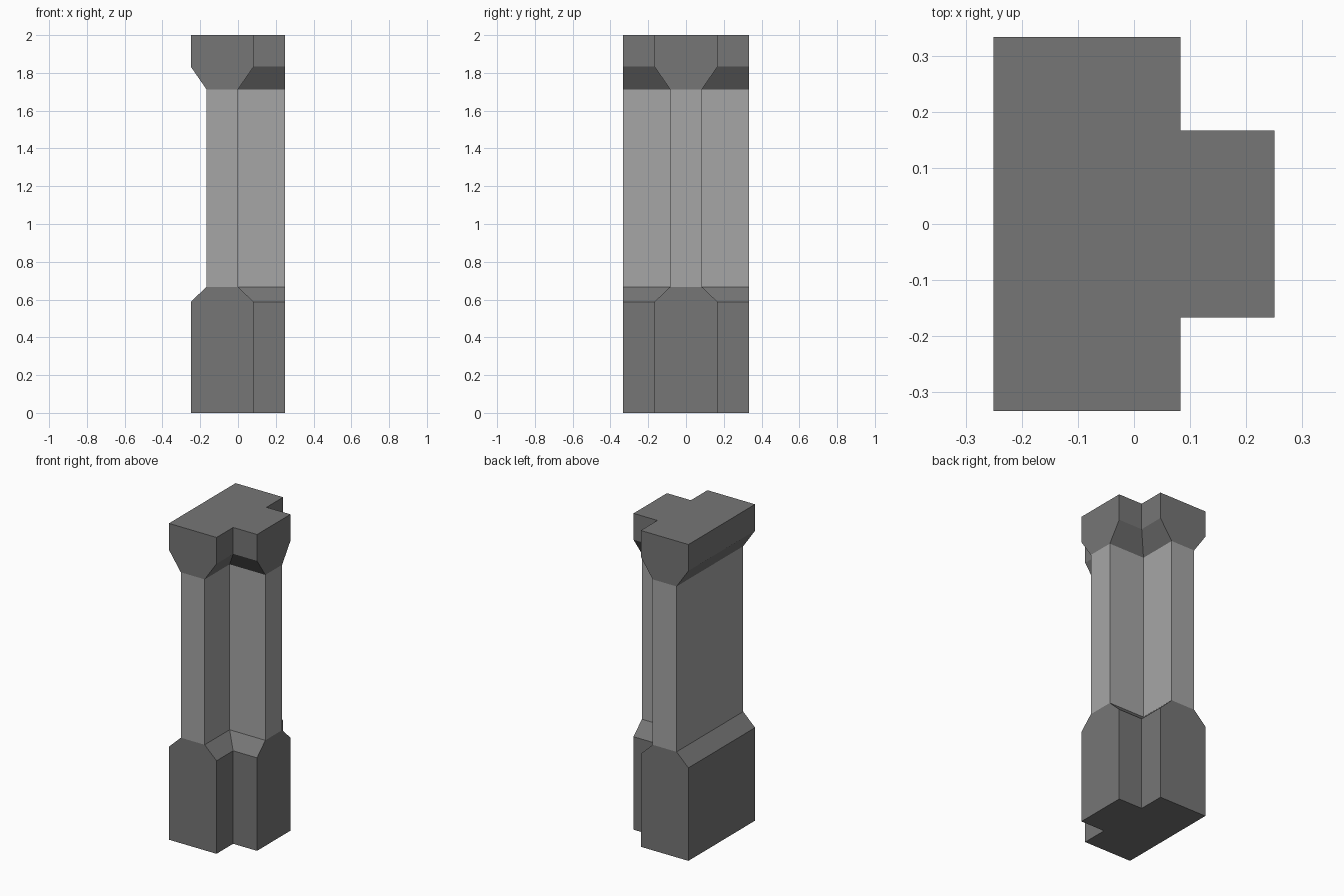
import bpy
import bmesh

cube = bpy.data.objects.get("Cube")
if cube:
    bpy.data.objects.remove(cube, do_unlink=True)

BACK, END, SIDE = -0.25, 0.25, 0.333   # outer limits of the T plan
WIDE, NARROW = 0.0, 0.083              # inset of the plan: block or shaft


def make_material(name, value):
    mat = bpy.data.materials.new(name)
    mat.use_nodes = True
    color = (value, value, value, 1)
    mat.diffuse_color = color
    mat.node_tree.nodes["Principled BSDF"].inputs["Base Color"].default_value = color
    return mat


def t_plan(inset):
    """T-shaped outline; the three wall ends stay flush, the sides move in."""
    back, inner, half = BACK + inset, 0.083 - inset, 0.167 - inset
    right = [(back, -SIDE), (inner, -SIDE), (inner, -half), (END, -half)]
    return right + [(x, -y) for x, y in reversed(right)]


def loft(name, levels, mat, cap_bottom=False, cap_top=False):
    """Join T outlines at successive (height, inset) levels."""
    bm = bmesh.new()
    rings = [[bm.verts.new((x, y, z)) for x, y in t_plan(inset)]
             for z, inset in levels]
    for low, high in zip(rings, rings[1:]):
        for i in range(len(low)):
            j = (i + 1) % len(low)
            bm.faces.new((low[i], low[j], high[j], high[i]))
    if cap_bottom:
        bm.faces.new(rings[0][::-1])
    if cap_top:
        bm.faces.new(rings[-1])
    mesh = bpy.data.meshes.new(name)
    bm.to_mesh(mesh)
    bm.free()
    mesh.materials.append(mat)
    obj = bpy.data.objects.new(name, mesh)
    bpy.context.collection.objects.link(obj)
    return obj


dark_stone = make_material("dark_stone", 0.18)
light_stone = make_material("light_stone", 0.38)

# Base block with a sloped shoulder
loft("base", [(0, WIDE), (0.588, WIDE), (0.667, NARROW)], dark_stone, cap_bottom=True)
# Slender wall section
loft("shaft", [(0.667, NARROW), (1.713, NARROW)], light_stone)
# Flared top block
loft("capital", [(1.713, NARROW), (1.833, WIDE), (2, WIDE)], dark_stone, cap_top=True)
